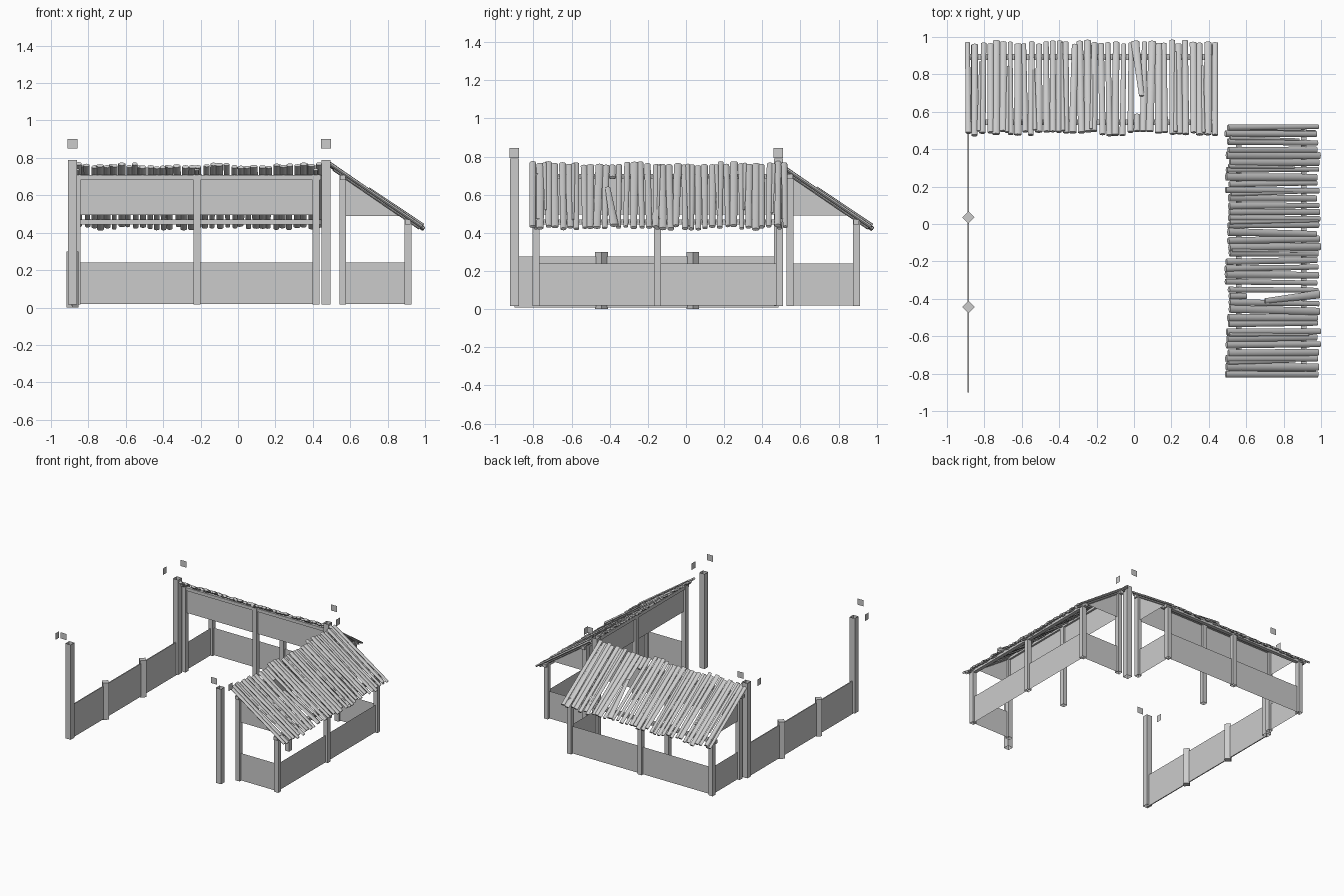
import bpy, bmesh, math, random
from mathutils import Matrix, Vector

if "Cube" in bpy.data.objects:
    bpy.data.objects.remove(bpy.data.objects["Cube"])

random.seed(4)
shed = []


def finish(name, bm, smooth=False):
    me = bpy.data.meshes.new(name)
    bm.to_mesh(me)
    bm.free()
    ob = bpy.data.objects.new(name, me)
    bpy.context.collection.objects.link(ob)
    if smooth:
        bpy.ops.object.select_all(action='DESELECT')
        ob.select_set(True)
        bpy.context.view_layer.objects.active = ob
        bpy.ops.object.shade_smooth_by_angle(angle=math.radians(50))
    return ob


def box(bm, lo, hi, turn=0.0, capped=True):
    lo, hi = Vector(lo), Vector(hi)
    m = (Matrix.Translation((lo + hi) / 2) @ Matrix.Rotation(turn, 4, 'Z')
         @ Matrix.Diagonal((*(hi - lo), 1)))
    vs = bmesh.ops.create_cube(bm, size=1, matrix=m)['verts']
    if not capped:
        faces = {f for v in vs for f in v.link_faces}
        bm.normal_update()
        bmesh.ops.delete(bm, geom=[f for f in faces if abs(f.normal.z) > 0.9],
                         context='FACES_ONLY')


def post(bm, x, y, z0, z1, w, turn=0.0, capped=False):
    box(bm, (x - w / 2, y - w / 2, z0), (x + w / 2, y + w / 2, z1), turn, capped)


def panel(bm, pts):
    bm.faces.new([bm.verts.new(p) for p in pts])


def roof_z(x):
    return 0.765 - (x - 0.49) * 0.345 / 0.505


def log(bm, x0, x1, y0, y1, w, t, lift=0.0, tip=0.9):
    # flattened eight-sided log lying on the roof slope
    a = Vector((x0, y0, roof_z(x0) + lift))
    b = Vector((x1, y1, roof_z(x1) + lift))
    d = (b - a).normalized()
    side = Vector((0, 1, 0)).cross(d).normalized()
    across = d.cross(side)
    rot = Matrix((across, side, d)).transposed().to_4x4()
    m = Matrix.Translation((a + b) / 2) @ rot @ Matrix.Diagonal((w, t, 1, 1))
    bmesh.ops.create_cone(bm, cap_ends=True, segments=8, radius1=0.5,
                          radius2=0.5 * tip, depth=(b - a).length, matrix=m)


IN, OUT = 0.56, 0.908
YS = (-0.786, -0.15, 0.49)

# shed posts
bm = bmesh.new()
for y in YS:
    post(bm, IN, y, 0.016, 0.71, 0.037)
    post(bm, OUT, y, 0.016, 0.475, 0.037)
shed.append(finish("shed_posts", bm))

# roof beams along the shed
bm = bmesh.new()
for x in (IN, OUT):
    z = roof_z(x) - 0.022
    box(bm, (x - 0.015, -0.815, z - 0.013), (x + 0.015, 0.53, z + 0.013))
shed.append(finish("roof_beams", bm))

# sloping rafters over the posts
bm = bmesh.new()
for y in YS:
    log(bm, 0.51, 0.97, y, y, 0.025, 0.014, -0.014, 1)
shed.append(finish("rafters", bm))

# low walls and upper boards
bm = bmesh.new()
for y0, y1 in zip(YS, YS[1:]):
    panel(bm, [(OUT, y0, 0.018), (OUT, y1, 0.018), (OUT, y1, 0.24), (OUT, y0, 0.24)])
    panel(bm, [(IN, y0, 0.495), (IN, y1, 0.495), (IN, y1, 0.705), (IN, y0, 0.705)])
for y in (YS[0], YS[-1]):
    panel(bm, [(IN, y, 0.018), (OUT, y, 0.018), (OUT, y, 0.24), (IN, y, 0.24)])
    panel(bm, [(IN, y, 0.49), (0.885, y, 0.49), (IN, y, 0.71)])
shed.append(finish("shed_panels", bm))

# roof logs, with one broken row
bm = bmesh.new()
n = 36
for i in range(n):
    y = -0.798 + i * 1.312 / (n - 1)
    w = random.uniform(0.030, 0.042)
    j = [random.uniform(-0.012, 0.012) for _ in range(4)]
    x0, x1 = 0.5 + j[0], 0.985 + j[1]
    if i == 11:
        log(bm, x0, 0.60, y, y, w, 0.02)
        log(bm, 0.99, 0.70, y + 0.01, y - 0.025, 0.045, 0.02, 0.016, 0.6)
        continue
    log(bm, x0, x1, y + j[2] * 0.6, y + j[3] * 0.6, w,
        random.uniform(0.016, 0.022), random.uniform(-0.004, 0.005),
        random.uniform(0.75, 1))
    if i % 4 == 1 and abs(i - 11) > 2:
        # split planks laid over the gaps
        log(bm, x0 + 0.01, x1 - random.uniform(0, 0.15), y + 0.02,
            y + random.uniform(0.005, 0.03), 0.022, 0.014, 0.008, 0.5)
shed.append(finish("roof_logs", bm, True))

# second shed: the same parts turned to the back
turn = Matrix.Translation((-0.37, -0.015, 0)) @ Matrix.Rotation(math.pi / 2, 4, 'Z')
for ob in shed:
    c = ob.copy()
    c.name = "back_" + ob.name
    c.matrix_world = turn
    bpy.context.collection.objects.link(c)

# tall open corner posts with small floating plates
CX, CY = (-0.885, 0.47), (-0.9, 0.484)
posts, plates = bmesh.new(), bmesh.new()
for x, sx in zip(CX, (-1, 1)):
    for y, sy in zip(CY, (-1, 1)):
        post(posts, x, y, 0.016, 0.79, 0.047)
        px, py = (-1.0 if sx < 0 else 0.562), y + sy * 0.081
        a, b = 0.024, 0.027
        panel(plates, [(px, y - a, 0.793), (px, y + a, 0.793),
                       (px, y + a, 0.846), (px, y - a, 0.846)])
        panel(plates, [(x - b, py, 0.851), (x + b, py, 0.851),
                       (x + b, py, 0.901), (x - b, py, 0.901)])
finish("corner_posts", posts)
finish("floating_plates", plates)

# left fence and its diamond posts
bm = bmesh.new()
box(bm, (-0.889, CY[0], 0.008), (-0.881, CY[1], 0.276))
finish("fence_wall", bm)
bm = bmesh.new()
for y in (-0.443, 0.036):
    post(bm, -0.885, y, 0.0, 0.3, 0.047, math.pi / 4, True)
finish("fence_posts", bm)
